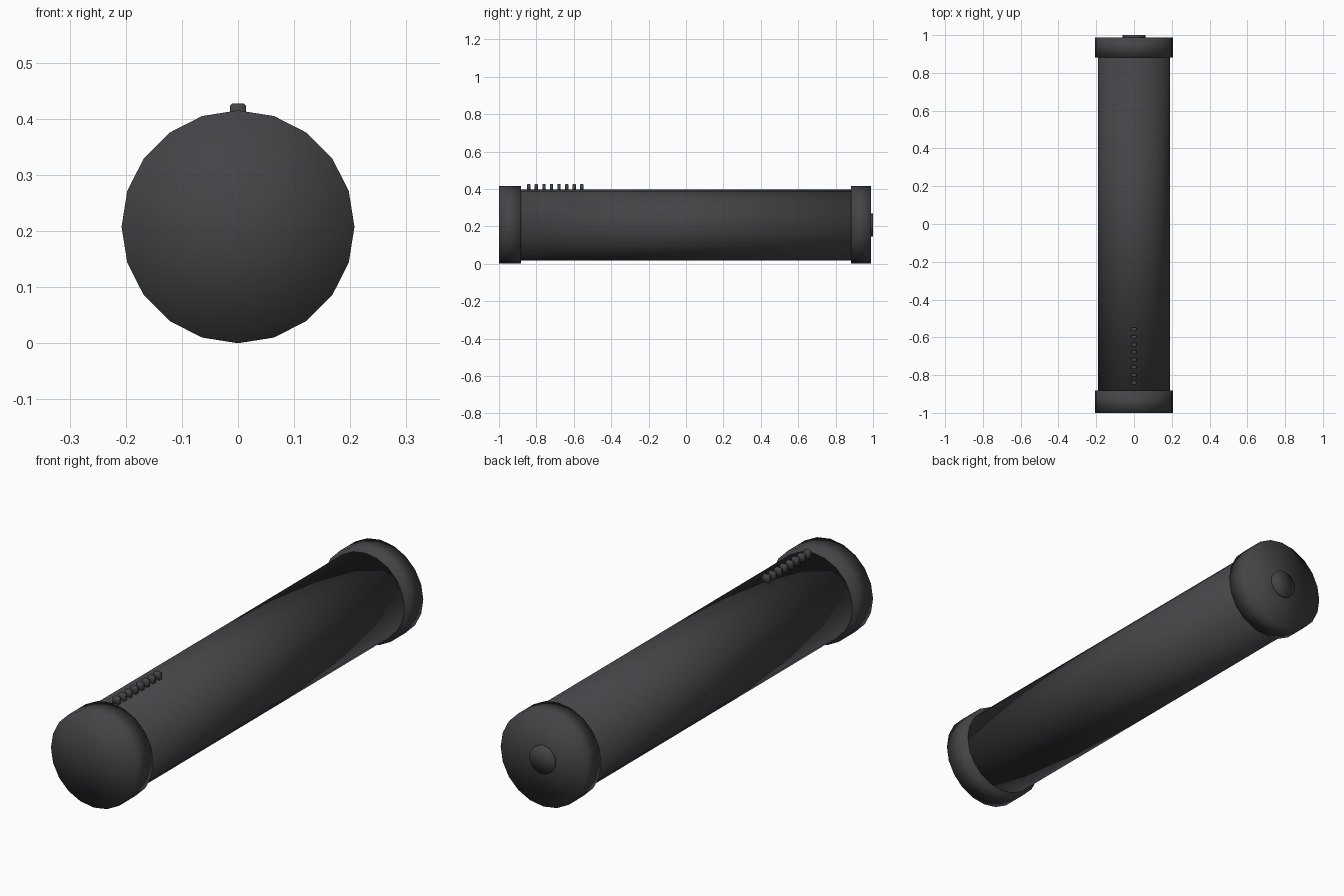
import bpy, bmesh, math
from mathutils import Matrix

if "Cube" in bpy.data.objects:
    bpy.data.objects.remove(bpy.data.objects["Cube"])

CZ = 0.2075  # height of the tube axis

dark = bpy.data.materials.new("dark_grey")
dark.diffuse_color = (0.058, 0.057, 0.064, 1)
dark.use_nodes = True
dark.node_tree.nodes["Principled BSDF"].inputs["Base Color"].default_value = dark.diffuse_color


def finish(bm, name, smooth):
    mesh = bpy.data.meshes.new(name)
    bmesh.ops.recalc_face_normals(bm, faces=bm.faces)
    for f in bm.faces:
        f.smooth = smooth
    bm.to_mesh(mesh)
    bm.free()
    mesh.materials.append(dark)
    ob = bpy.data.objects.new(name, mesh)
    bpy.context.collection.objects.link(ob)
    return ob


def cylinder(name, radius, y0, y1, sides=20):
    """Closed, fully smooth cylinder lying along y."""
    bm = bmesh.new()
    m = Matrix.Translation((0, (y0 + y1) / 2, CZ)) @ Matrix.Rotation(math.pi / 2, 4, 'X')
    bmesh.ops.create_cone(bm, cap_ends=True, cap_tris=True, segments=sides,
                          radius1=radius, radius2=radius, depth=y1 - y0, matrix=m)
    return finish(bm, name, True)


# Main tube and its two end caps
cylinder("tube_body", 0.190, -0.885, 0.89)
cylinder("front_cap", 0.2075, -1.0, -0.882)
cylinder("back_cap", 0.2075, 0.882, 0.988)

# Small round button on the back cap
cylinder("back_button", 0.061, 0.98, 1.0)

# Row of eight small ridges along the top, chamfered on the upper edges
for i in range(8):
    bm = bmesh.new()
    m = Matrix.Translation((0, -0.84 + i * 0.0403, 0.4085)) @ Matrix.Diagonal((0.029, 0.018, 0.037, 1))
    bmesh.ops.create_cube(bm, size=1, matrix=m)
    top = [e for e in bm.edges if all(v.co.z > 0.41 for v in e.verts)]
    bmesh.ops.bevel(bm, geom=top, offset=0.004, segments=1, affect='EDGES')
    finish(bm, f"top_ridge_{i + 1}", True)
